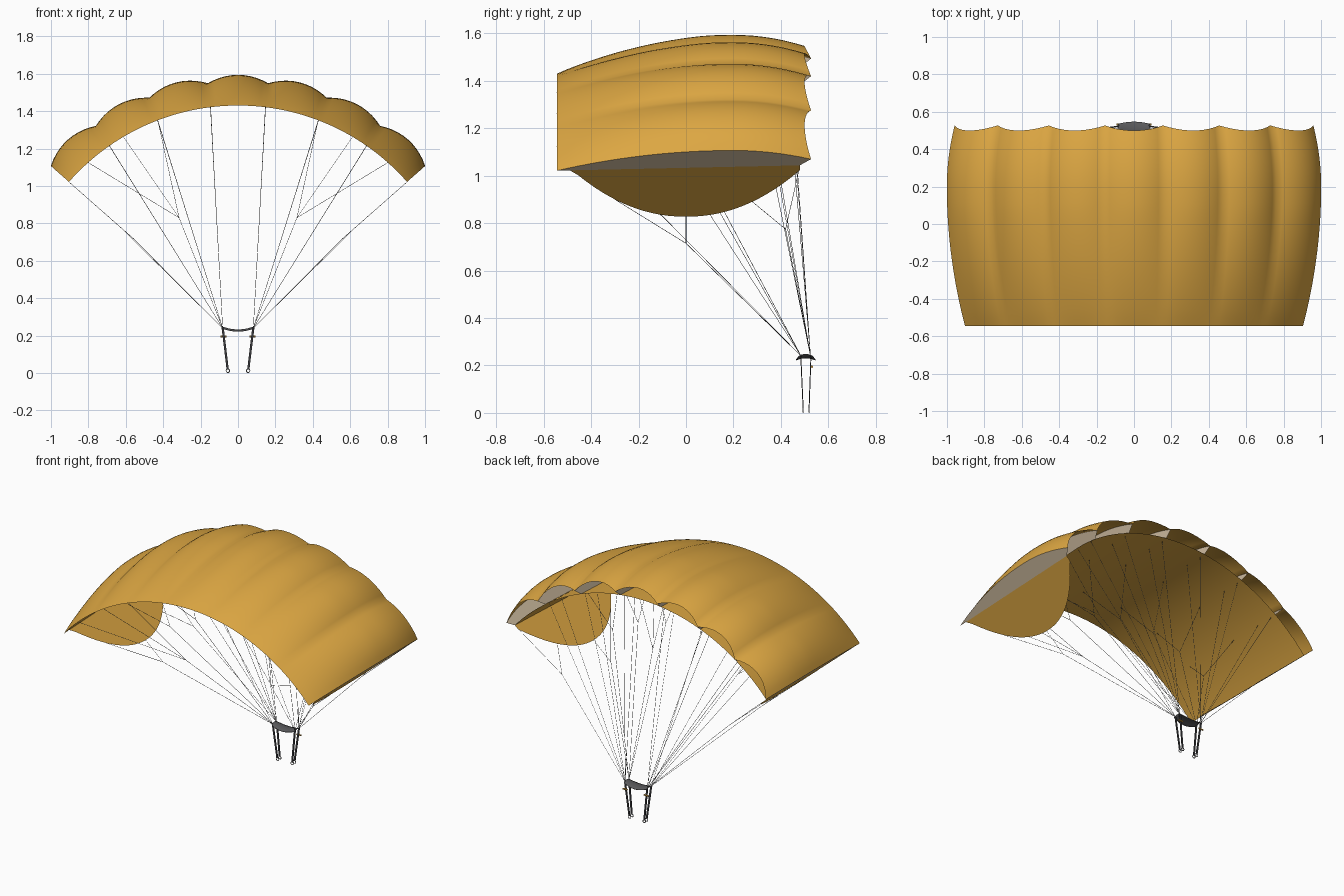
import bpy, bmesh, math
from mathutils import Vector

if "Cube" in bpy.data.objects:
    bpy.data.objects.remove(bpy.data.objects["Cube"])

CZ = 0.226                      # height of the arc centre
HALF = math.radians(48.65)      # half span angle
CELLS, SUB, CHORD = 7, 10, 24
STEP = 2 * HALF / CELLS
TAIL, NOSE, LIP = -0.545, 0.527, 0.48


def material(name, col):
    m = bpy.data.materials.new(name)
    m.diffuse_color = (*col, 1)
    m.use_nodes = True
    m.node_tree.nodes["Principled BSDF"].inputs["Base Color"].default_value = m.diffuse_color
    return m


GOLD = material("golden fabric", (0.72, 0.385, 0.055))
TAN = material("pale rib fabric", (0.62, 0.50, 0.35))
DARK = material("dark webbing", (0.045, 0.045, 0.05))
GREY = material("slider grey", (0.10, 0.10, 0.105))
CORD = material("cord grey", (0.17, 0.17, 0.17))
STEEL = material("ring steel", (0.35, 0.35, 0.35))


def polar(a, r, y):
    return Vector((r * math.sin(a), y, CZ + r * math.cos(a)))


def top_r(y):
    k = (0.2 - y) / 0.745
    return 1.333 - 0.129 * k * k if y < 0.2 else 1.333 - 0.055 * ((y - 0.2) / 0.325) ** 2


def low_r(y):
    return 1.204 + 0.034 * (y - TAIL) / (LIP - TAIL)


def finish(name, bm, mat, smooth=True):
    me = bpy.data.meshes.new(name)
    bm.to_mesh(me)
    bm.free()
    me.materials.append(mat)
    for p in me.polygons:
        p.use_smooth = smooth
    ob = bpy.data.objects.new(name, me)
    bpy.context.collection.objects.link(ob)
    return ob


def sheet(name, fn, nu, nv, mat, flip=False, smooth=True):
    """Grid surface from fn(u, v), u and v running 0..1."""
    bm = bmesh.new()
    g = [[bm.verts.new(fn(i / nu, j / nv)) for j in range(nv + 1)] for i in range(nu + 1)]
    for i in range(nu):
        for j in range(nv):
            q = [g[i][j], g[i + 1][j], g[i + 1][j + 1], g[i][j + 1]]
            bm.faces.new(q[::-1] if flip else q)
    bmesh.ops.remove_doubles(bm, verts=bm.verts, dist=1e-5)
    return finish(name, bm, mat, smooth)


# Canopy: inflated upper skin, smooth lower skin
def upper(u, v):
    c = (u * CELLS) % 1.0
    puff = 4 * c * (1 - c)
    y = TAIL + v * (NOSE - 0.027 * puff - TAIL)
    return polar(-HALF + 2 * HALF * u, top_r(y) + 0.035 * puff * min(1, v / 0.6) ** 0.8, y)


def lower(u, v):
    y = TAIL + v * (LIP - TAIL)
    return polar(-HALF + 2 * HALF * u, low_r(y), y)


sheet("canopy_upper_skin", upper, CELLS * SUB, CHORD, GOLD)
sheet("canopy_lower_skin", lower, CELLS * SUB, CHORD, GOLD, flip=True)

# Ribs between the cells and at both tips
for i in range(CELLS + 1):
    a = -HALF + i * STEP

    def rib(u, v, a=a):
        yt, yl = TAIL + u * (NOSE - TAIL), TAIL + u * (LIP - TAIL)
        return polar(a, top_r(yt), yt).lerp(polar(a, low_r(yl), yl), v)

    sheet(f"rib_{i + 1}", rib, CHORD, 1, TAN, flip=(i == 0), smooth=False)


# Tip stabilisers: rounded panels hanging in line with the end ribs
def stab_r(y):
    return 0.226 + 0.83 - 0.226 + 0.08 + 0.31 * (abs(y) / 0.49) ** 2.1


for s, side in ((-1, "left"), (1, "right")):
    def panel(u, v, s=s):
        y = -0.49 + 0.97 * u
        top = low_r(y)
        return polar(s * HALF, top + v * (min(top, stab_r(y)) - top), y)
    sheet(f"stabiliser_{side}", panel, 28, 1, GOLD, flip=(s < 0), smooth=False)


# Suspension lines with their cascades
def cords(name, paths, radius, mat):
    cu = bpy.data.curves.new(name, 'CURVE')
    cu.dimensions = '3D'
    cu.bevel_depth = radius
    cu.bevel_resolution = 0
    cu.materials.append(mat)
    for path in paths:
        sp = cu.splines.new('POLY')
        sp.points.add(len(path) - 1)
        for p, co in zip(sp.points, path):
            p.co = (*co, 1)
    ob = bpy.data.objects.new(name, cu)
    bpy.context.collection.objects.link(ob)


for s, side in ((-1, "left"), (1, "right")):
    front, back = Vector((s * 0.082, 0.485, 0.24)), Vector((s * 0.082, 0.525, 0.24))
    paths = []
    for k in (0.5, 1.5, 2.5):
        a = s * k * STEP
        paths.append((back, polar(a, low_r(0.44), 0.44)))
        paths.append((back, polar(a, low_r(0.32), 0.32)))
        node = front.lerp(polar(a, low_r(-0.15), -0.15), 0.72)
        paths.append((front, node))
        for y in (0.1, -0.3):
            paths.append((node, polar(a, low_r(y), y)))
    # lines to the stabiliser edge
    for y, r, ends in ((0.0, 0.74, (-0.3, 0.0)), (0.42, 0.83, (0.28, 0.475))):
        node = polar(s * HALF, r, y)
        paths.append((front if y < 0.2 else back, node))
        for e in ends:
            paths.append((node, polar(s * HALF, stab_r(e), e)))
    # steering lines to the tail
    node = Vector((s * 0.315, -0.1, 0.83))
    paths.append((front, node))
    for k in (1.5, 2.2, 3.0):
        paths.append((node, polar(s * k * STEP, 1.204, TAIL)))
    cords(f"suspension_lines_{side}", paths, 0.0011, CORD)


# Slider: small sagging sheet across the line groups
def slider(u, v):
    a, b = 2 * u - 1, 2 * v - 1
    y = 0.505 + b * (0.03 + 0.012 * (1 - abs(a) ** 2))
    return Vector((0.085 * a, y, 0.233 + 0.016 * a * a - 0.009 * b * b))


sl = sheet("slider", slider, 12, 6, GREY)
sl.modifiers.new("thickness", 'SOLIDIFY').thickness = 0.003


# Risers, connector rings and steering toggles
def strap(name, p, q, w, d, mat):
    bm = bmesh.new()
    ends = [[bm.verts.new(c + Vector((i * w / 2, j * d / 2, 0)))
             for i, j in ((-1, -1), (1, -1), (1, 1), (-1, 1))] for c in (p, q)]
    lo, hi = ends
    bm.faces.new(lo[::-1])
    bm.faces.new(hi)
    for i in range(4):
        k = (i + 1) % 4
        bm.faces.new((lo[i], lo[k], hi[k], hi[i]))
    finish(name, bm, mat, False)


for s, side in ((-1, "left"), (1, "right")):
    for y0, y1, tag in ((0.494, 0.484, "front"), (0.519, 0.527, "rear")):
        strap(f"riser_{tag}_{side}", Vector((s * 0.055, y0, 0.018)),
              Vector((s * 0.082, y1, 0.242)), 0.012, 0.004, DARK)
        bpy.ops.mesh.primitive_torus_add(
            major_radius=0.0095, minor_radius=0.0025, major_segments=16, minor_segments=6,
            location=(s * 0.054, y0, 0.012), rotation=(math.pi / 2, 0, 0))
        ring = bpy.context.object
        ring.name = f"ring_{tag}_{side}"
        ring.data.materials.append(STEEL)
        bpy.ops.object.shade_smooth()
    bpy.ops.mesh.primitive_cylinder_add(vertices=10, radius=0.005, depth=0.032,
                                        location=(s * 0.078, 0.531, 0.195),
                                        rotation=(0, math.pi / 2, 0))
    toggle = bpy.context.object
    toggle.name = f"toggle_{side}"
    toggle.data.materials.append(GOLD)
